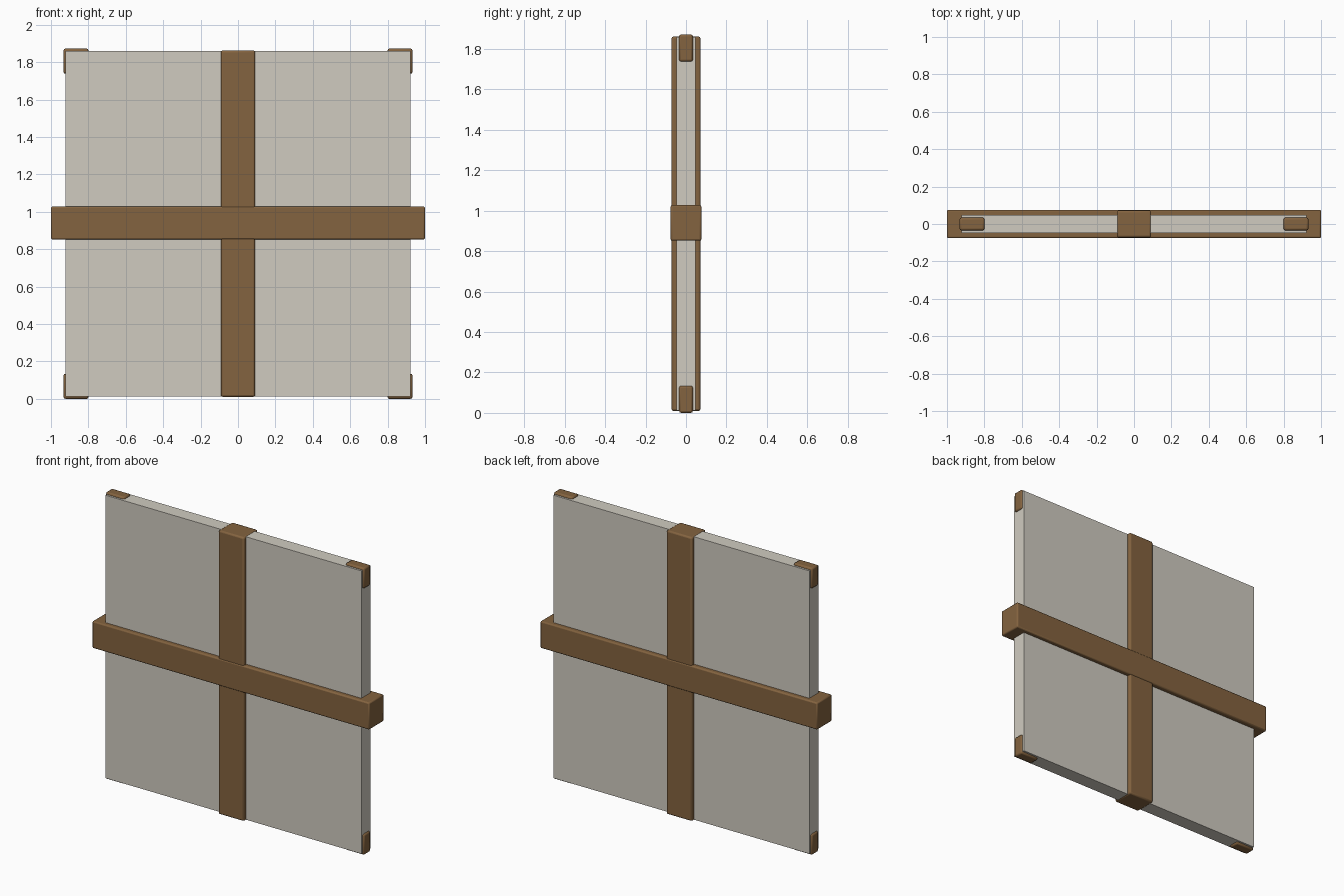
import bpy

if "Cube" in bpy.data.objects:
    bpy.data.objects.remove(bpy.data.objects["Cube"])

ZC = 0.936  # height of the window's centre


def material(name, rgb):
    m = bpy.data.materials.new(name)
    m.diffuse_color = (*rgb, 1)
    m.use_nodes = True
    m.node_tree.nodes["Principled BSDF"].inputs["Base Color"].default_value = m.diffuse_color
    return m


wood = material("wood", (0.23, 0.125, 0.05))
pale = material("pale_panel", (0.63, 0.60, 0.53))


def box(name, centre, size, mat, bevel=0.0):
    bpy.ops.mesh.primitive_cube_add(size=1, location=centre)
    ob = bpy.context.object
    ob.name = name
    ob.scale = size
    bpy.ops.object.transform_apply(location=False, rotation=False, scale=True)
    ob.data.materials.append(mat)
    if bevel:
        b = ob.modifiers.new("bevel", 'BEVEL')
        b.width = bevel
        b.segments = 2
        bpy.ops.object.shade_smooth_by_angle()
    return ob


# Thin square panel
box("panel", (0, 0, ZC), (1.846, 0.094, 1.846), pale)

# Crossing beams
box("vertical_beam", (0, 0, ZC), (0.184, 0.144, 1.852), wood, 0.01)
box("horizontal_beam", (0, 0, ZC + 0.004), (2.0, 0.152, 0.176), wood, 0.008)

# Small blocks set into the four corners, slightly proud of the panel rim
for sx, side in ((-1, "left"), (1, "right")):
    for sz, level in ((-1, "lower"), (1, "upper")):
        box(f"corner_block_{level}_{side}",
            (sx * 0.866, 0, ZC + sz * (ZC - 0.067)),
            (0.134, 0.068, 0.134), wood, 0.01)
